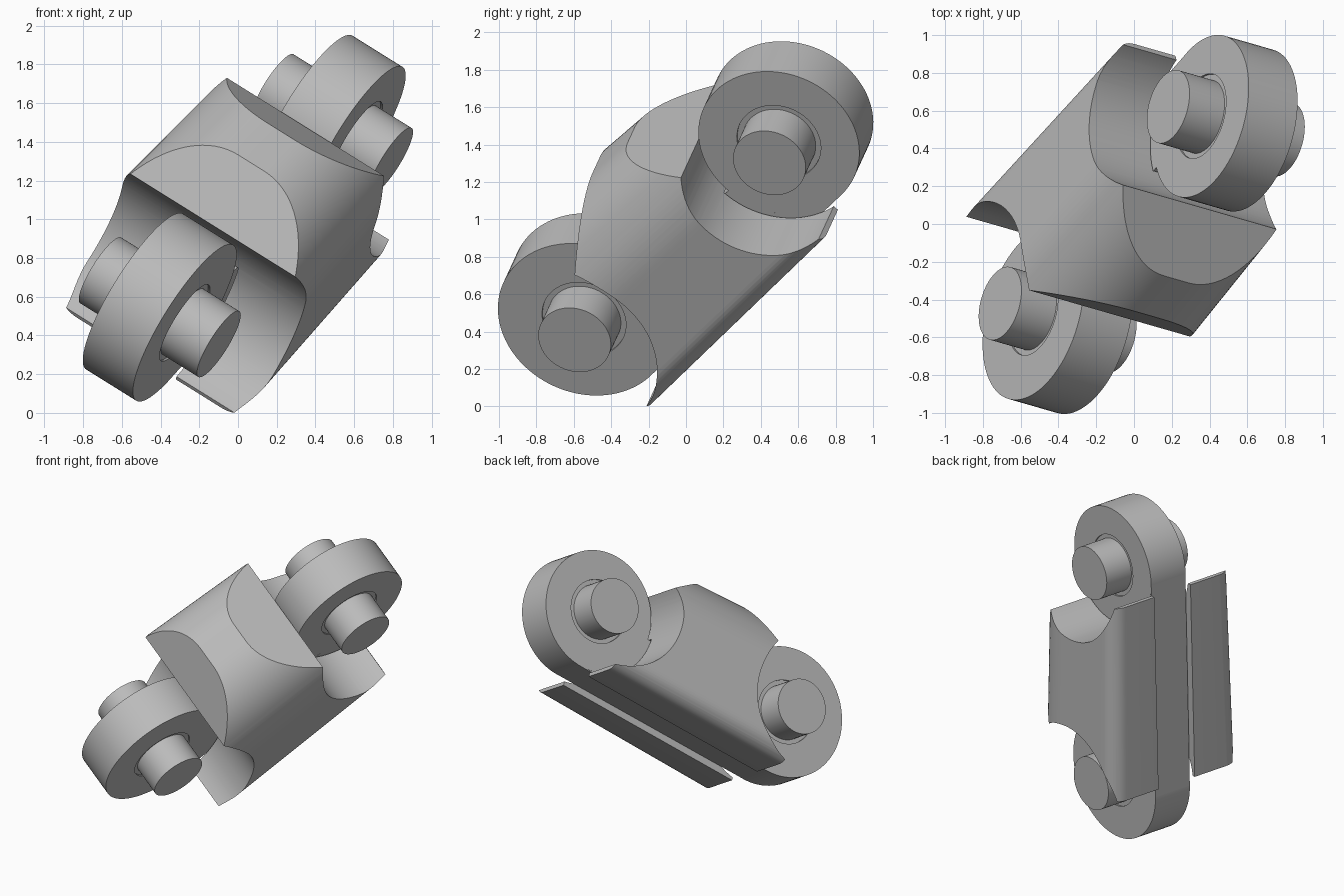
import bpy, bmesh, math
from mathutils import Matrix, Vector

cube = bpy.data.objects.get("Cube")
if cube:
    bpy.data.objects.remove(cube)

# Local frame: X along the pins, Y along the link, Z out of the cover's crown
pin_dir = Vector((0.824, -0.237, -0.514)).normalized()
link_dir = Vector((0.54, 0.6243, 0.565))
link_dir = (link_dir - link_dir.dot(pin_dir) * pin_dir).normalized()
crown_dir = pin_dir.cross(link_dir)
FRAME = Matrix.Translation((0.03, 0.0, 1.007)) @ Matrix((pin_dir, link_dir, crown_dir)).transposed().to_4x4()

# Position, roller radius and clearance radius at each end
ROLLERS = {"lower": (-0.812, 0.474, 0.505), "upper": (0.853, 0.443, 0.465)}
HALF_W, PIN_R, PIN_HALF, RECESS_R = 0.157, 0.2, 0.37, 0.231

grey = bpy.data.materials.new("plain_grey")
grey.use_nodes = True
grey.diffuse_color = (0.5, 0.5, 0.5, 1)
grey.node_tree.nodes["Principled BSDF"].inputs["Base Color"].default_value = (0.5, 0.5, 0.5, 1)


def make(name, bm):
    """Turn a bmesh in local coordinates into a placed object."""
    bmesh.ops.remove_doubles(bm, verts=bm.verts, dist=1e-5)
    bmesh.ops.recalc_face_normals(bm, faces=bm.faces)
    mesh = bpy.data.meshes.new(name)
    bm.to_mesh(mesh)
    bm.free()
    mesh.materials.append(grey)
    obj = bpy.data.objects.new(name, mesh)
    bpy.context.collection.objects.link(obj)
    obj.matrix_world = FRAME
    return obj


def activate(obj):
    bpy.ops.object.select_all(action='DESELECT')
    obj.select_set(True)
    bpy.context.view_layer.objects.active = obj


def smooth(obj):
    activate(obj)
    bpy.ops.object.shade_smooth_by_angle(angle=math.radians(30))


def lathe(name, profile, y):
    """Spin (x, radius) points about the pin axis at position y."""
    bm = bmesh.new()
    verts = [bm.verts.new((x, y, r)) for x, r in profile]
    edges = [bm.edges.new(pair) for pair in zip(verts, verts[1:])]
    bmesh.ops.spin(bm, geom=verts + edges, cent=(0, y, 0), axis=(1, 0, 0),
                   angle=math.tau, steps=96, use_merge=False)
    return make(name, bm)


def loft(sections):
    """Join two rings of points with side faces and caps."""
    bm = bmesh.new()
    a, b = [[bm.verts.new(p) for p in ring] for ring in sections]
    for i in range(len(a)):
        bm.faces.new((a[i - 1], a[i], b[i], b[i - 1]))
    bm.faces.new(a)
    bm.faces.new(b)
    return bm


def rectangle(y, half_w, bottom, top):
    return [(-half_w, y, bottom), (half_w, y, bottom), (half_w, y, top), (-half_w, y, top)]


def arc(cx, cz, radius, start, steps):
    """Clockwise quarter arc as (x, z) points."""
    angles = [start - math.pi / 2 * i / steps for i in range(steps + 1)]
    return [(cx + radius * math.cos(a), cz + radius * math.sin(a)) for a in angles]


def cut(obj, cutter):
    cutter.hide_render = True
    mod = obj.modifiers.new("cut", 'BOOLEAN')
    mod.operation, mod.solver, mod.object = 'DIFFERENCE', 'EXACT', cutter
    activate(obj)
    bpy.ops.object.modifier_apply(modifier=mod.name)
    bpy.data.objects.remove(cutter)


# Cover: tapered bar with a broad rounded crown, flat sides and rounded bottom corners
half = arc(0.085, 0.06, 0.5, math.pi / 2, 24) + arc(0.455, -0.39, 0.13, 0, 10)
outline = half + [(-x, z) for x, z in reversed(half)]
bm = loft([[(x * s, y, z * s) for x, z in outline] for y, s in ((-0.73, 1.0), (0.78, 0.94))])

# Sloped ends of the crown
for point, normal in [((0, -0.40, 0.30), (0, -0.272, 0.31)), ((0, 0.493, 0.295), (0, 0.245, 0.32))]:
    geom = bm.verts[:] + bm.edges[:] + bm.faces[:]
    bmesh.ops.bisect_plane(bm, geom=geom, plane_co=point, plane_no=Vector(normal).normalized(), clear_outer=True)
    bmesh.ops.holes_fill(bm, edges=[e for e in bm.edges if e.is_boundary], sides=0)
cover = make("cover", bm)

# Round clearances for the rollers, and the slot for the bar
for y, _, radius in ROLLERS.values():
    cut(cover, lathe("clearance_cutter", [(-1, 0), (-1, radius), (1, radius), (1, 0)], y))
cut(cover, make("slot_cutter", loft([rectangle(y, 0.165, -0.8, 0) for y in (-1, 1)])))
smooth(cover)

# Bar joining the two rollers, flush with their underside
make("link_bar", loft([rectangle(y, HALF_W - 0.001, -r, -0.27) for y, r, _ in ROLLERS.values()]))
make("link_core", loft([rectangle(y, HALF_W - 0.002, -0.4, -0.01) for y in (-0.5, 0.54)]))

# Rollers with a shallow recess around each pin
for end, (y, radius, _) in ROLLERS.items():
    side = [(HALF_W - 0.012, PIN_R - 0.02), (HALF_W - 0.012, RECESS_R), (HALF_W, RECESS_R), (HALF_W, radius)]
    smooth(lathe(end + "_roller", [(-x, r) for x, r in side] + side[::-1], y))
    smooth(lathe(end + "_pin", [(-PIN_HALF, 0), (-PIN_HALF, PIN_R), (PIN_HALF, PIN_R), (PIN_HALF, 0)], y))
